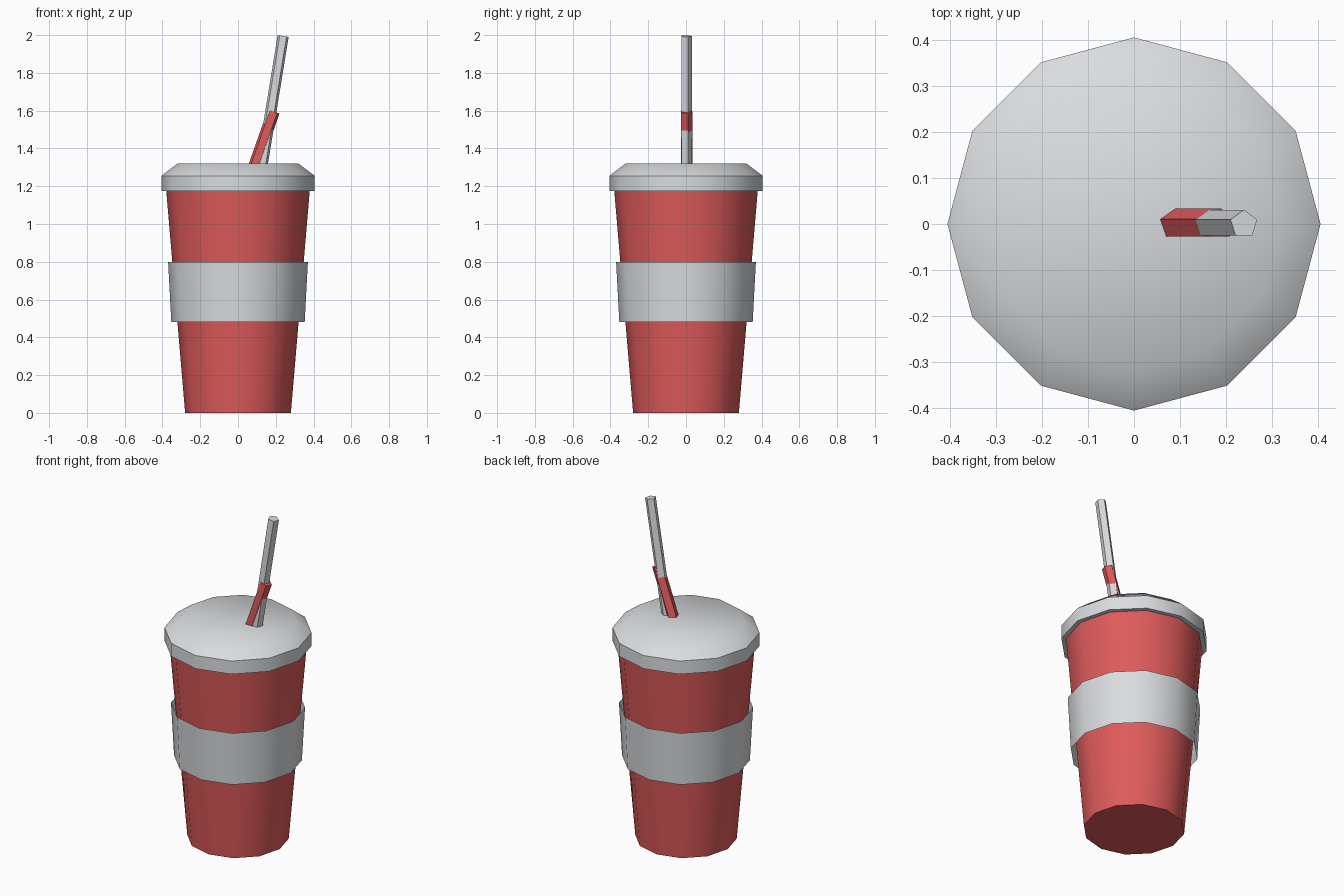
import bpy
import bmesh
from math import cos, sin, tau, radians, atan2
from mathutils import Matrix, Vector

cube = bpy.data.objects.get("Cube")
if cube:
    bpy.data.objects.remove(cube, do_unlink=True)


def make_material(name, color):
    mat = bpy.data.materials.new(name)
    mat.use_nodes = True
    mat.diffuse_color = color
    mat.node_tree.nodes["Principled BSDF"].inputs["Base Color"].default_value = color
    return mat


red = make_material("red", (0.74, 0.105, 0.105, 1))
grey = make_material("light grey", (0.70, 0.72, 0.74, 1))


def lathe(name, profile, mat, sides=12, phase=0.0, caps=True, smooth=True):
    """Spin a bottom-to-top (radius, height) profile into a faceted solid."""
    bm = bmesh.new()
    rings = []
    for r, z in profile:
        angles = [phase + tau * i / sides for i in range(sides)]
        rings.append([bm.verts.new((r * cos(a), r * sin(a), z)) for a in angles])
    for low, high in zip(rings, rings[1:]):
        for i in range(sides):
            j = (i + 1) % sides
            bm.faces.new((low[i], low[j], high[j], high[i]))
    if caps:
        bm.faces.new(rings[0][::-1])
        bm.faces.new(rings[-1])
    mesh = bpy.data.meshes.new(name)
    bm.to_mesh(mesh)
    bm.free()
    mesh.materials.append(mat)
    obj = bpy.data.objects.new(name, mesh)
    bpy.context.collection.objects.link(obj)
    if smooth:
        bpy.ops.object.select_all(action="DESELECT")
        obj.select_set(True)
        bpy.context.view_layer.objects.active = obj
        bpy.ops.object.shade_smooth_by_angle(angle=radians(45))
    return obj


def straw_piece(name, start, end, radius, mat):
    """Five-sided rod between two points in the x-z plane."""
    start, end = Vector(start), Vector(end)
    axis = end - start
    rod = lathe(name, [(radius, 0), (radius, axis.length)], mat,
                sides=5, phase=tau / 4, smooth=False)
    tilt = Matrix.Rotation(atan2(axis.x, axis.z), 4, "Y")
    rod.data.transform(Matrix.Translation(start) @ tilt)
    return rod


# Tapered cup, loose sleeve and lid with a bevelled rim
lathe("cup", [(0.28, 0), (0.381, 1.19)], red)
lathe("sleeve", [(0.353, 0.48), (0.37, 0.80)], grey, caps=False)
lathe("lid", [(0.406, 1.175), (0.406, 1.255), (0.32, 1.32)], grey)

# Straw: bent red joint overlapping the grey tube
straw_piece("straw_joint", (0.081, 0, 1.29), (0.189, 0, 1.595), 0.034, red)
straw_piece("straw_tube", (0.124, 0, 1.29), (0.239, 0, 1.995), 0.031, grey)
